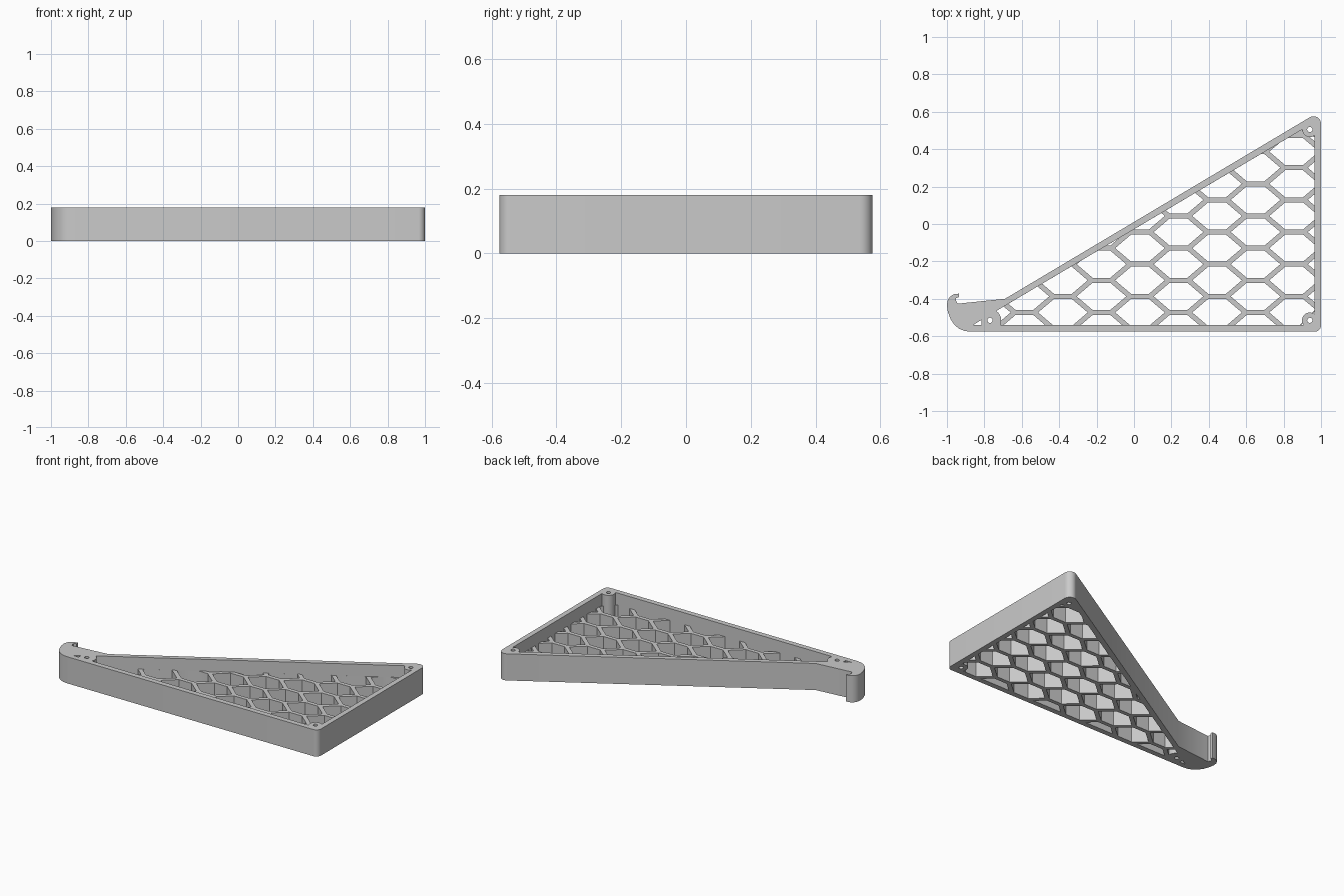
import bpy, bmesh, math
from math import cos, sin, radians

cube = bpy.data.objects.get("Cube")
if cube:
    bpy.data.objects.remove(cube)

HEIGHT, MESH_HEIGHT = 0.18, 0.1
BOSSES = [(-0.77, -0.515), (0.94, -0.515), (0.94, 0.505)]

grey = bpy.data.materials.new("plain_grey")
grey.use_nodes = True
grey.diffuse_color = (0.59, 0.59, 0.59, 1)
grey.node_tree.nodes["Principled BSDF"].inputs["Base Color"].default_value = (0.59, 0.59, 0.59, 1)


def arc(centre, r, a0, a1, n=12):
    """Points of a circular arc, angles in degrees."""
    angles = [radians(a0 + (a1 - a0) * i / n) for i in range(n + 1)]
    return [(centre[0] + r * cos(a), centre[1] + r * sin(a)) for a in angles]


def area(poly):
    pairs = zip(poly, poly[1:] + poly[:1])
    return sum(p[0] * q[1] - q[0] * p[1] for p, q in pairs) / 2


def clip(poly, window):
    """Cut a polygon to a convex counter-clockwise window."""
    for a, b in zip(window, window[1:] + window[:1]):
        def side(p):
            return (b[0] - a[0]) * (p[1] - a[1]) - (b[1] - a[1]) * (p[0] - a[0])
        result = []
        for p, q in zip(poly, poly[1:] + poly[:1]):
            sp, sq = side(p), side(q)
            if sp >= 0:
                result.append(p)
            if sp * sq < 0:
                t = sp / (sp - sq)
                result.append((p[0] + t * (q[0] - p[0]), p[1] + t * (q[1] - p[1])))
        poly = result
        if not poly:
            break
    return poly


def extrude_profile(name, loops, height):
    """Solid from an outline and its holes, standing on the ground."""
    curve = bpy.data.curves.new(name, 'CURVE')
    curve.dimensions = '2D'
    curve.fill_mode = 'BOTH'
    curve.extrude = height / 2
    for loop in loops:
        spline = curve.splines.new('POLY')
        spline.points.add(len(loop) - 1)
        for point, (x, y) in zip(spline.points, loop):
            point.co = (x, y, 0, 1)
        spline.use_cyclic_u = True
    temp = bpy.data.objects.new(name + "_profile", curve)
    bpy.context.scene.collection.objects.link(temp)
    graph = bpy.context.evaluated_depsgraph_get()
    mesh = bpy.data.meshes.new_from_object(temp.evaluated_get(graph))
    bpy.data.objects.remove(temp)

    bm = bmesh.new()
    bm.from_mesh(mesh)
    bmesh.ops.remove_doubles(bm, verts=bm.verts, dist=0.0002)
    bmesh.ops.translate(bm, verts=bm.verts, vec=(0, 0, height / 2))
    bmesh.ops.recalc_face_normals(bm, faces=bm.faces)
    bm.to_mesh(mesh)
    bm.free()
    mesh.materials.clear()
    mesh.materials.append(grey)
    obj = bpy.data.objects.new(name, mesh)
    bpy.context.scene.collection.objects.link(obj)
    bpy.ops.object.select_all(action='DESELECT')
    obj.select_set(True)
    bpy.context.view_layer.objects.active = obj
    bpy.ops.object.shade_smooth_by_angle(angle=radians(35))


# Frame: triangular rim with a hooked end, screw bosses and a small vent
hook = [(-0.69, -0.40), (-0.943, -0.426), (-0.951, -0.41), (-0.951, -0.397),
        (-0.936, -0.39), (-0.935, -0.372), (-0.965, -0.376), (-0.985, -0.39),
        (-0.997, -0.41), (-1, -0.435), (-0.995, -0.47), (-0.98, -0.51),
        (-0.96, -0.54), (-0.935, -0.56), (-0.905, -0.572), (-0.87, -0.576)]
outline = arc((0.965, -0.541), 0.035, -90, 0) + arc((0.96, 0.536), 0.04, 0, 120.7) + hook
cavity = (arc(BOSSES[0], 0.06, 56.4, -24.6) + arc(BOSSES[1], 0.042, 216.5, 53.5)
          + arc(BOSSES[2], 0.04, 309, 179))
vent = [(-0.86, -0.54), (-0.815, -0.54), (-0.815, -0.512)]
screw_holes = [arc(b, 0.014, 0, 345, 23) for b in BOSSES]
extrude_profile("frame", [outline, cavity, vent] + screw_holes, HEIGHT)

# Honeycomb floor: wide six-sided openings trimmed to the inside of the frame
window = [(-0.745, -0.47), (-0.73, -0.54), (0.885, -0.54), (0.965, -0.46),
          (0.965, 0.464), (0.889, 0.499)]
COL, ROW, SEG, RIB = 0.206, 0.172, 0.105, 0.027
half_h = ROW / 2 - RIB / 2
slope = (ROW / 2) / (COL - SEG)
tip = (COL - SEG / 2) - RIB / 2 * math.hypot(1, slope) / slope
flat = tip - half_h / slope
openings = []
for i in range(-2, 10):
    for j in range(-2, 9):
        cx = -0.586 + COL * i
        cy = -0.473 + ROW * (j + 0.5 + 0.5 * (i % 2))
        hexagon = [(cx + tip, cy), (cx + flat, cy + half_h), (cx - flat, cy + half_h),
                   (cx - tip, cy), (cx - flat, cy - half_h), (cx + flat, cy - half_h)]
        opening = clip(hexagon, window)
        if len(opening) > 2 and area(opening) > 0.0003:
            openings.append(opening)
border = [(0.4 + 1.01 * (x - 0.4), -0.2 + 1.01 * (y + 0.2)) for x, y in window]
extrude_profile("honeycomb_floor", [border] + openings, MESH_HEIGHT)
